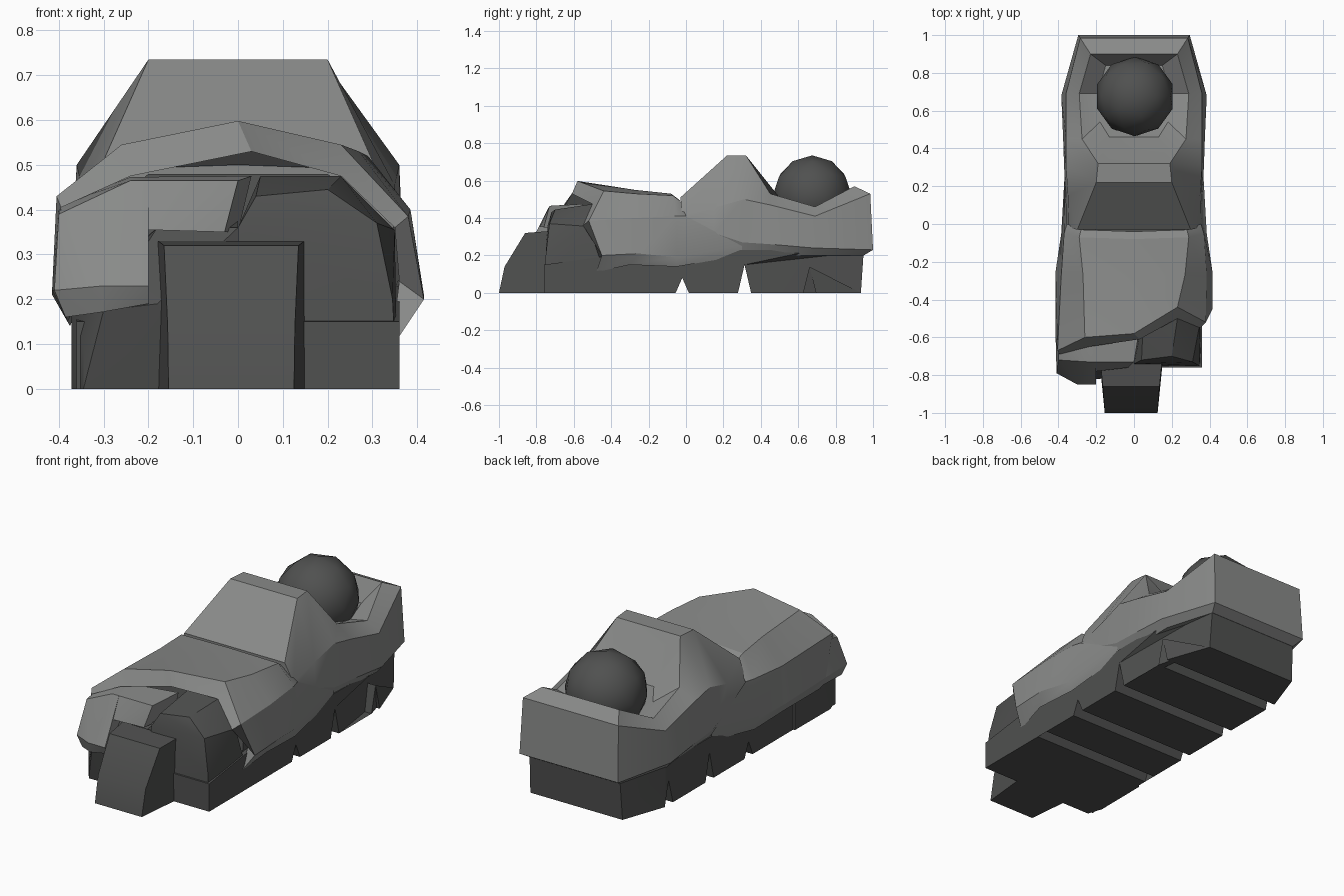
import bpy, bmesh, math


def material(name, v):
    m = bpy.data.materials.new(name)
    m.diffuse_color = (v, v * 1.02, v, 1)
    return m


LIGHT = material("light_grey", 0.25)
DARK = material("dark_grey", 0.08)


def finish(name, bm, mat):
    bmesh.ops.recalc_face_normals(bm, faces=bm.faces)
    me = bpy.data.meshes.new(name)
    bm.to_mesh(me)
    bm.free()
    ob = bpy.data.objects.new(name, me)
    bpy.context.collection.objects.link(ob)
    me.materials.append(mat)
    bpy.ops.object.select_all(action='DESELECT')
    ob.select_set(True)
    bpy.context.view_layer.objects.active = ob
    bpy.ops.object.shade_smooth_by_angle(angle=math.radians(25))
    return ob


def hull(name, pts, mat):
    bm = bmesh.new()
    for p in pts:
        bm.verts.new(p)
    res = bmesh.ops.convex_hull(bm, input=bm.verts)
    junk = {g for g in res["geom_interior"] + res["geom_unused"]
            if isinstance(g, bmesh.types.BMVert)}
    bmesh.ops.delete(bm, geom=list(junk), context='VERTS')
    bmesh.ops.dissolve_limit(bm, angle_limit=0.02, verts=bm.verts, edges=bm.edges)
    return finish(name, bm, mat)


def flip(pts):
    return [(-x, y, z) for x, y, z in reversed(pts)]


# sole: side profile with wedge grooves, narrowed toward the back
profile = [(-0.76, 0)]
for y, h in [(-0.305, 0.08), (-0.02, 0.08), (0.313, 0.15), (0.66, 0.14)]:
    profile += [(y - 0.035, 0), (y, h), (y + 0.035, 0)]
profile += [(0.935, 0), (0.95, 0.22), (0.69, 0.23), (0.31, 0.23),
            (-0.05, 0.22), (-0.4, 0.2), (-0.76, 0.15)]


def sole_width(y):
    return 0.36 if y < 0.7 else 0.36 - (y - 0.7) * 0.36


bm = bmesh.new()
sides = [[bm.verts.new((s * sole_width(y), y, z)) for y, z in profile] for s in (-1, 1)]
for ring in sides:
    bm.faces.new(ring)
for i in range(len(profile)):
    j = (i + 1) % len(profile)
    bm.faces.new((sides[0][i], sides[0][j], sides[1][j], sides[1][i]))
bmesh.ops.triangulate(bm, faces=[f for f in bm.faces if len(f.verts) > 4])
finish("sole", bm, DARK)

# inner core that closes the shells from inside
hull("inner_core", [(s * x, y, z) for s in (-1, 1) for x, y, z in
     [(0.34, -0.45, 0.15), (0.34, 0.25, 0.15), (0.32, -0.4, 0.38), (0.32, 0.1, 0.38),
      (0.2, -0.4, 0.48), (0.2, 0.05, 0.46)]], DARK)

# toe blocks
hull("toe_block_right",
     [(0, -0.76, 0), (0.355, -0.76, 0), (0.345, -0.75, 0.2), (0.31, -0.73, 0.37),
      (0.04, -0.72, 0.43), (0.2, -0.7, 0.445), (0.05, -0.5, 0.475), (0.23, -0.5, 0.475),
      (0.35, -0.52, 0.355), (0.355, -0.4, 0), (0, -0.4, 0), (0, -0.74, 0.36)], DARK)
hull("toe_block_left",
     [(-0.345, -0.78, 0), (-0.345, -0.78, 0.1), (-0.372, -0.7, 0), (-0.372, -0.7, 0.17),
      (-0.3, -0.82, 0.175), (-0.18, -0.82, 0.19), (-0.18, -0.78, 0), (-0.37, -0.4, 0),
      (-0.37, -0.4, 0.2), (0, -0.4, 0), (0, -0.4, 0.4), (0, -0.76, 0), (0, -0.7, 0.36),
      (-0.18, -0.7, 0.36)], DARK)

# front tongue
hull("front_tongue",
     [(-0.015 + s * w, y, z) for s in (-1, 1) for w, y, z in
      [(0.14, -1, 0), (0.142, -0.97, 0.14), (0.15, -0.86, 0.32), (0.163, -0.73, 0.33),
       (0.17, -0.7, 0)]], DARK)

# left toe cap in two pieces
hull("toe_cap_outer",
     [(-0.4, -0.62, 0.41), (-0.24, -0.6, 0.473), (-0.2, -0.6, 0.47), (-0.4, -0.72, 0.39),
      (-0.24, -0.73, 0.465), (-0.2, -0.73, 0.465), (-0.41, -0.79, 0.22),
      (-0.3, -0.85, 0.23), (-0.2, -0.85, 0.23), (-0.385, -0.78, 0.16),
      (-0.3, -0.83, 0.172), (-0.2, -0.83, 0.19), (-0.39, -0.5, 0.17), (-0.2, -0.5, 0.2),
      (-0.415, -0.6, 0.22)], LIGHT)
hull("toe_cap_inner",
     [(-0.24, -0.6, 0.473), (0.03, -0.55, 0.475), (-0.24, -0.73, 0.465),
      (0.0, -0.73, 0.465), (-0.2, -0.78, 0.355), (-0.03, -0.76, 0.35),
      (-0.2, -0.6, 0.355), (0, -0.55, 0.35)], LIGHT)

# front shell: lofted rows running from the ankle to the lip
rear = [(-0.35, 0.3, 0.2), (-0.365, 0.3, 0.25), (-0.355, 0, 0.41), (-0.28, -0.03, 0.49)]
step = [(-0.375, -0.05, 0.14), (-0.385, -0.05, 0.19), (-0.37, -0.05, 0.41),
        (-0.29, -0.07, 0.52)]
mid = [(-0.38, -0.3, 0.15), (-0.415, -0.25, 0.21), (-0.385, -0.27, 0.4),
       (-0.27, -0.27, 0.53)]
rows = [h + [c] + flip(h) for h, c in ((rear, (0, -0.04, 0.5)), (step, (0, -0.08, 0.53)),
                                       (mid, (0, -0.27, 0.55)))]
rows.append([(-0.38, -0.6, 0.15), (-0.415, -0.6, 0.22), (-0.405, -0.67, 0.43),
             (-0.26, -0.6, 0.545), (0, -0.58, 0.598), (0.23, -0.44, 0.545),
             (0.38, -0.52, 0.385), (0.415, -0.45, 0.2), (0.355, -0.48, 0.11)])
rows.append([(-0.37, -0.68, 0.17), (-0.405, -0.7, 0.22), (-0.395, -0.69, 0.405),
             (-0.24, -0.65, 0.475), (0.03, -0.61, 0.53), (0.23, -0.5, 0.475),
             (0.35, -0.55, 0.36), (0.36, -0.42, 0.24), (0.345, -0.46, 0.12)])
bm = bmesh.new()
grid = [[bm.verts.new(p) for p in r] for r in rows]
for a, b in zip(grid, grid[1:]):
    for i in range(len(a) - 1):
        bm.faces.new((a[i], a[i + 1], b[i + 1], b[i]))
finish("front_shell", bm, LIGHT)

# heel shell: half rings, mirrored, from the bottom edge up to the rim
bottom = [(0.33, -0.02, 0.32), (0.335, 0.16, 0.25), (0.34, 0.31, 0.2), (0.345, 0.45, 0.2),
          (0.35, 0.68, 0.2), (0.27, 0.95, 0.2)]
lower = [(0.355, -0.03, 0.38), (0.36, 0.15, 0.32), (0.37, 0.3, 0.27), (0.375, 0.45, 0.26),
         (0.385, 0.68, 0.24), (0.295, 1, 0.23)]
ridge = [(0.345, -0.02, 0.41), (0.35, 0.15, 0.455), (0.36, 0.31, 0.5), (0.36, 0.45, 0.47),
         (0.36, 0.69, 0.41), (0.285, 0.985, 0.53)]
rim = [(0.3, -0.03, 0.51), (0.2, 0.22, 0.735), (0.19, 0.32, 0.735), (0.275, 0.45, 0.53),
       (0.29, 0.69, 0.46), (0.23, 0.9, 0.57)]
basin = [(0.13, 0.46, 0.5), (0.18, 0.54, 0.46), (0.19, 0.69, 0.44), (0.15, 0.84, 0.46)]
bm = bmesh.new()
rings = [[bm.verts.new(p) for p in h + flip(h)] for h in (bottom, lower, ridge, rim)]
inner = [bm.verts.new(p) for p in basin + flip(basin)]
for a, b in zip(rings, rings[1:]):
    for i in range(12):
        j = (i + 1) % 12
        bm.faces.new((a[i], a[j], b[j], b[i]))
top = rings[-1]
bm.faces.new((top[0], top[1], top[10], top[11]))   # front slope
bm.faces.new((top[1], top[2], top[9], top[10]))    # crest
socket = top[2:10]
for i in range(8):
    j = (i + 1) % 8
    bm.faces.new((socket[i], socket[j], inner[j], inner[i]))
bm.faces.new(inner)
bm.faces.new(rings[0])
finish("heel_shell", bm, LIGHT)

# ankle ball
bm = bmesh.new()
bmesh.ops.create_icosphere(bm, subdivisions=2, radius=0.21)
bmesh.ops.translate(bm, verts=bm.verts, vec=(0.005, 0.675, 0.525))
finish("ankle_ball", bm, DARK)
